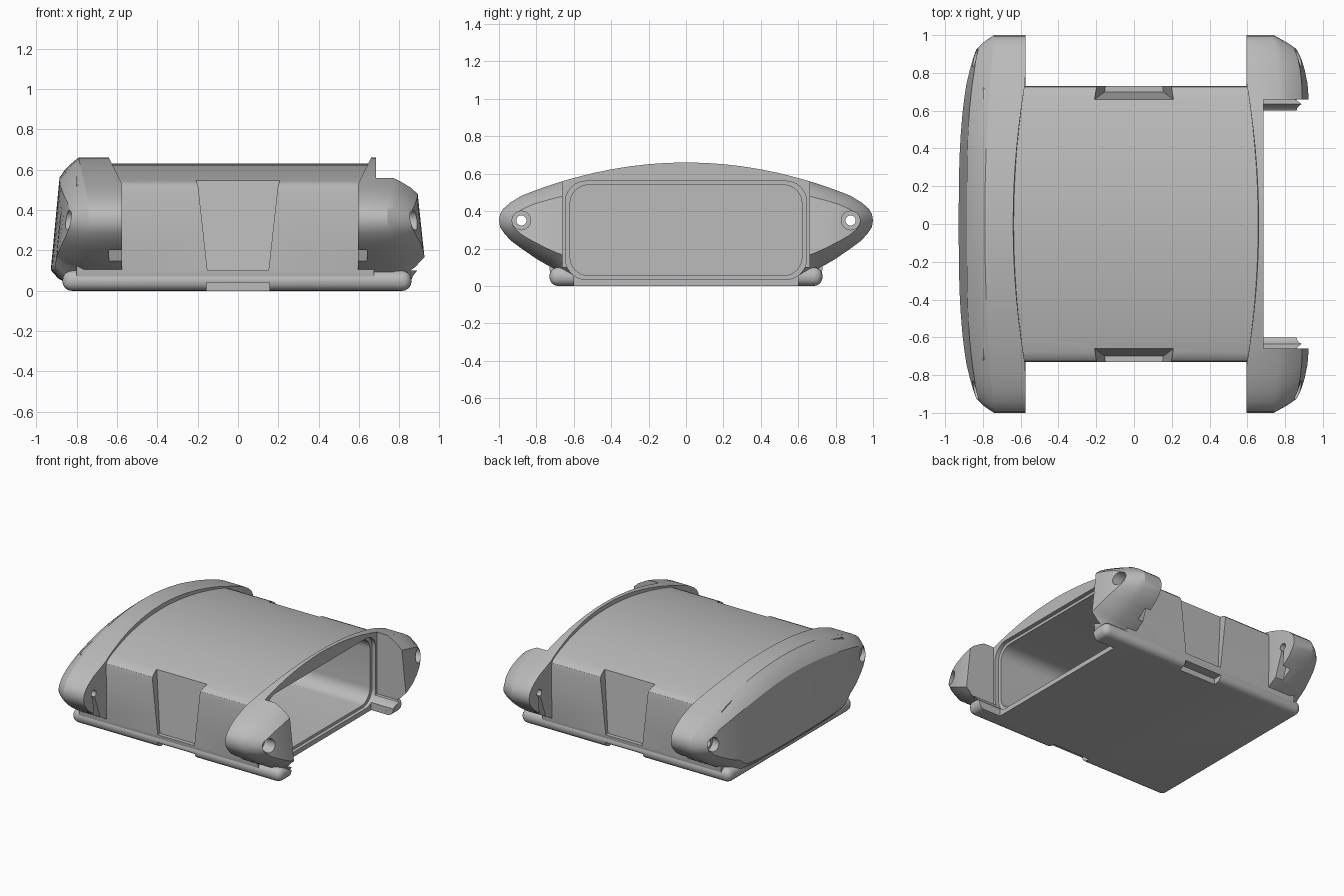
import bpy, bmesh, math
from mathutils import Matrix, Vector

if "Cube" in bpy.data.objects:
    bpy.data.objects.remove(bpy.data.objects["Cube"])

grey = bpy.data.materials.new("matte grey plastic")
grey.use_nodes = True
GREY = (0.5, 0.5, 0.5, 1)
grey.diffuse_color = GREY
grey.node_tree.nodes["Principled BSDF"].inputs["Base Color"].default_value = GREY


def finish(bm, name):
    bmesh.ops.remove_doubles(bm, verts=bm.verts, dist=1e-5)
    bmesh.ops.recalc_face_normals(bm, faces=bm.faces)
    mesh = bpy.data.meshes.new(name)
    bm.to_mesh(mesh)
    bm.free()
    mesh.materials.append(grey)
    ob = bpy.data.objects.new(name, mesh)
    bpy.context.collection.objects.link(ob)
    return ob


def prism(name, outline, x0, x1):
    """Extrude a (y, z) outline along x."""
    bm = bmesh.new()
    face = bm.faces.new([bm.verts.new((x0, y, z)) for y, z in outline])
    new = bmesh.ops.extrude_face_region(bm, geom=[face])["geom"]
    moved = [v for v in new if isinstance(v, bmesh.types.BMVert)]
    bmesh.ops.translate(bm, verts=moved, vec=(x1 - x0, 0, 0))
    return finish(bm, name)


def box(name, lo, hi, round_by=0):
    bm = bmesh.new()
    bmesh.ops.create_cube(bm, size=1)
    for v in bm.verts:
        v.co = Vector([a + (b - a) * (c + 0.5) for a, b, c in zip(lo, hi, v.co)])
    if round_by:
        bmesh.ops.bevel(bm, geom=bm.edges[:], offset=round_by, segments=5,
                        profile=0.5, affect='EDGES')
    return finish(bm, name)


def rounded_rect(half, z0, z1, r):
    pts = []
    corners = ((half - r, z1 - r), (r - half, z1 - r), (r - half, z0 + r), (half - r, z0 + r))
    for i, (cy, cz) in enumerate(corners):
        for k in range(9):
            a = math.pi / 2 * (i + k / 8)
            pts.append((cy + r * math.cos(a), cz + r * math.sin(a)))
    return pts


def cylinder_x(name, y, z, r, x0, x1):
    ring = [math.tau * i / 24 for i in range(24)]
    return prism(name, [(y + r * math.cos(a), z + r * math.sin(a)) for a in ring], x0, x1)


def arch(y):
    return 0.66 - 0.23 * y * y


# Half outline of the end cap: y, top z, bottom z
tip = [(1, .35, .35), (.994, .385, .315), (.975, .415, .285), (.94, .445, .245)]
under = [(.88, .2), (.8, .145), (.74, .11), (.7, .09), (.66, .045), (.62, .015)]
half = tip + [(y, arch(y), z) for y, z in under]
half += [(y / 10, arch(y / 10), .005) for y in range(5, -1, -1)]
sections = [(-y, t, b) for y, t, b in half] + half[-2::-1]


def end_cap(name, side, inner, power):
    """Arched cap made of loops running from the inner to the outer face."""
    bm = bmesh.new()
    # (height shrink, width shrink, share of the way to the outer face)
    steps = [None, (0, 0, 0), (.08, .018, .38), (.18, .042, .75), (.3, .07, 1)]
    loops = []
    for step in steps:
        loop = []
        for y, top, bottom in sections:
            pair = []
            for z in (top, bottom):
                if step is None:
                    x, yy, zz = inner + max(0, z - .53) * .5, y, z
                else:
                    sz, sy, t = step
                    yy, zz = y * (1 - sy), .33 + (z - .33) * (1 - sz)
                    base = .79 - .05 * y * y
                    outer = .928 - .1 * abs(yy) ** power - .12 * max(0, zz - .2)
                    x = base + (outer - base) * t
                pair.append(bm.verts.new((side * x, yy, zz)))
            loop.append(pair)
        loops.append(loop)
    n = len(sections)
    for a, b in zip(loops, loops[1:]):
        for i in range(n - 1):
            for k in (0, 1):
                bm.faces.new((a[i][k], a[i + 1][k], b[i + 1][k], b[i][k]))
    for loop in (loops[0], loops[-1]):
        for i in range(n - 1):
            bm.faces.new((loop[i][0], loop[i + 1][0], loop[i + 1][1], loop[i][1]))
    bmesh.ops.dissolve_degenerate(bm, dist=1e-5, edges=bm.edges)
    return finish(bm, name)


# Main shell: curved top, upright sides, rounded bottom corners
right_side = [(.64, .002), (.69, .012), (.72, .045), (.73, .09), (.73, .49),
              (.725, .515), (.71, .53), (.68, .542)]
top = [(y / 10, .63 - .19 * (y / 10) ** 2) for y in range(6, -7, -1)]
body = prism("body_shell", right_side + top + [(-y, z) for y, z in right_side[::-1]], -.8, .675)

base = box("base_plate", (-.87, -.73, 0), (.86, .73, .1), .046)
closed_cap = end_cap("closed_end_cap", -1, .575, 3)
open_cap = end_cap("open_end_frame", 1, .595, 8)

# Cutters: cavity, lip recess and the gap between the open end lugs
cavity = prism("cavity_cutter", rounded_rect(.62, .055, .54, .1), -.75, 1)
lip = prism("lip_cutter", rounded_rect(.645, .035, .56, .11), .655, 1)
gap = box("gap_cutter", (.685, -.66, .1), (1.2, .66, 1))
low_gap = box("low_gap_cutter", (.68, -.6, -.2), (1.2, .6, .2))
shared = [cavity, lip]

# Cutters: tapered side notches and the slots beneath them
notches = []
for s in (-1, 1):
    bm = bmesh.new()
    for z, w, depth in ((.1, .155, .7), (.6, .215, .655)):
        for x in (-w, w):
            bm.verts.new((x, s * depth, z))
            bm.verts.new((x * .92, s * .8, z))
    bmesh.ops.convex_hull(bm, input=bm.verts)
    notches.append(finish(bm, "notch_cutter"))
    notches.append(box("slot_cutter", (-.155, min(s * .66, s * .9), -.1),
                       (.155, max(s * .66, s * .9), .042)))

# Cutters: lug holes, countersinks and inner pockets
lug_cuts = {-1: [], 1: []}
for side in (-1, 1):
    for s in (-1, 1):
        lug_cuts[side] += [
            cylinder_x("hole_cutter", s * .88, .35, .027, side * .4, side * 1.1),
            cylinder_x("sink_cutter", s * .88, .35, .05, side * .8, side * 1.1),
            prism("pocket_cutter", [(s * .89, .38), (s * .78, .08), (s * .88, .14)],
                  side * .5, side * .64)]


def carve(ob, cutters):
    for c in cutters:
        m = ob.modifiers.new("cut", 'BOOLEAN')
        m.operation, m.solver, m.object = 'DIFFERENCE', 'EXACT', c
    bpy.context.view_layer.update()
    graph = bpy.context.evaluated_depsgraph_get()
    mesh = bpy.data.meshes.new_from_object(ob.evaluated_get(graph))
    ob.modifiers.clear()
    ob.data = mesh


carve(body, shared + notches)
carve(base, shared + [low_gap] + notches)
carve(closed_cap, [cavity] + lug_cuts[-1])
carve(open_cap, shared + [gap, low_gap] + lug_cuts[1])

for c in shared + [gap, low_gap] + notches + lug_cuts[-1] + lug_cuts[1]:
    bpy.data.objects.remove(c)

# Smooth curved faces, keep edges crisp
bpy.ops.object.select_all(action='DESELECT')
for ob in (body, base, closed_cap, open_cap):
    ob.select_set(True)
bpy.context.view_layer.objects.active = body
bpy.ops.object.shade_smooth_by_angle(angle=math.radians(28))
